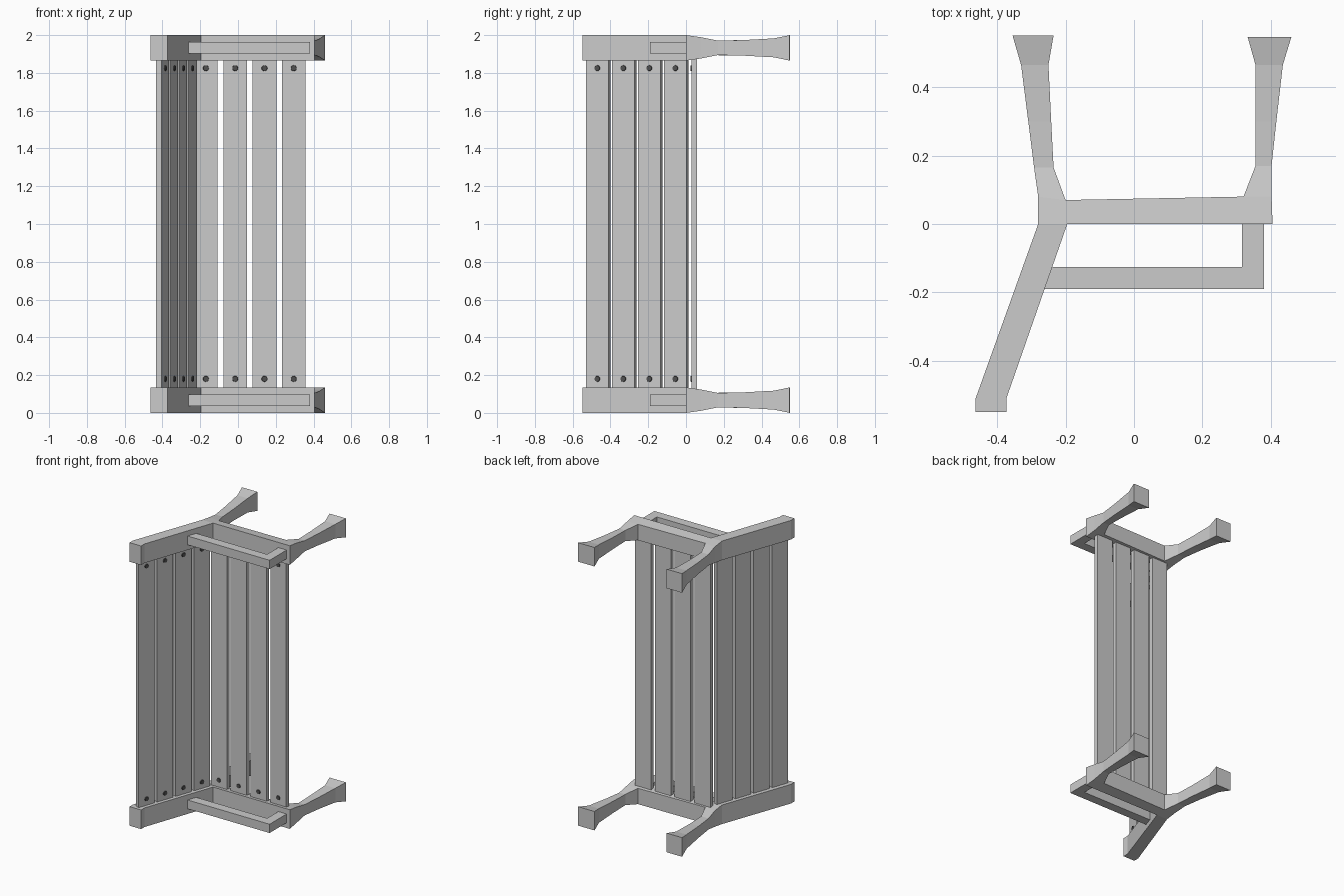
import bpy, bmesh, math
from mathutils import Vector, Matrix

if "Cube" in bpy.data.objects:
    bpy.data.objects.remove(bpy.data.objects["Cube"])

HZ = 0.0675  # half thickness of an end frame


def make_object(name, bm):
    bmesh.ops.recalc_face_normals(bm, faces=bm.faces)
    me = bpy.data.meshes.new(name)
    bm.to_mesh(me)
    bm.free()
    ob = bpy.data.objects.new(name, me)
    bpy.context.collection.objects.link(ob)
    return ob


def plate(name, pts, faces, half, zc):
    """Solid from 2D faces; half(y) gives the half thickness."""
    bm = bmesh.new()
    lo = [bm.verts.new((x, y, zc - half(y))) for x, y in pts]
    hi = [bm.verts.new((x, y, zc + half(y))) for x, y in pts]
    edges = [(f[i], f[(i + 1) % len(f)]) for f in faces for i in range(len(f))]
    for f in faces:
        bm.faces.new([hi[i] for i in f])
        bm.faces.new([lo[i] for i in reversed(f)])
    for a, b in edges:
        if (b, a) not in edges:
            bm.faces.new((lo[a], lo[b], hi[b], hi[a]))
    return make_object(name, bm)


def leg_half(y):
    prof = [(-1, HZ), (0, HZ), (0.08, 0.056), (0.17, 0.038), (0.3, 0.041),
            (0.465, 0.05), (0.55, HZ), (1, HZ)]
    for (y0, h0), (y1, h1) in zip(prof, prof[1:]):
        if y <= y1:
            return h0 + (h1 - h0) * (y - y0) / (y1 - y0)


# Frame outline as left/right pairs: backrest up through rear leg, then front leg
pairs = [(-0.463, -0.549, -0.373, -0.549), (-0.463, -0.51, -0.373, -0.51),
         (-0.28, 0, -0.195, 0), (-0.28, 0.08, -0.20, 0.07),
         (-0.292, 0.165, -0.235, 0.165), (-0.309, 0.3, -0.242, 0.3),
         (-0.33, 0.465, -0.25, 0.465), (-0.355, 0.551, -0.235, 0.551),
         (0.32, 0, 0.405, 0), (0.32, 0.08, 0.402, 0.08),
         (0.355, 0.17, 0.402, 0.17), (0.355, 0.3, 0.416, 0.3),
         (0.355, 0.465, 0.435, 0.465), (0.332, 0.547, 0.46, 0.547)]
frame_pts = [p for a, b, c, d in pairs for p in ((a, b), (c, d))]
frame_faces = [(2*i, 2*i+1, 2*i+3, 2*i+2) for i in range(13) if i != 7]
frame_faces.append((5, 16, 18, 7))  # seat rail

# Armrest: bar from the backrest and a post to the seat rail
arm_pts = [(-0.268, -0.19), (0.38, -0.19), (0.38, 0), (0.315, 0),
           (0.315, -0.125), (-0.245, -0.125)]
arm_faces = [(0, 1, 4, 5), (1, 2, 3, 4)]

for side, zc in (("lower", HZ), ("upper", 2 - HZ)):
    plate("end_frame_" + side, frame_pts, frame_faces, leg_half, zc)
    plate("armrest_" + side, arm_pts, arm_faces, lambda y: 0.031, zc)

bolt_mat = bpy.data.materials.new("dark_bolt")
bolt_mat.diffuse_color = (0.08, 0.08, 0.08, 1)
bolt_mat.use_nodes = True
bolt_mat.node_tree.nodes["Principled BSDF"].inputs["Base Color"].default_value = bolt_mat.diffuse_color


def slat(name, centre, along, normal):
    """Board with its front face centred at `centre`, plus two bolts."""
    z = Vector((0, 0, 1))
    rot = Matrix((along, normal, z)).transposed().to_4x4()
    bm = bmesh.new()
    mid = centre - normal * 0.015 + z
    bmesh.ops.create_cube(bm, size=1, matrix=Matrix.Translation(mid) @ rot
                          @ Matrix.Diagonal((0.125, 0.03, 1.76, 1)))
    make_object(name, bm)
    bm = bmesh.new()
    turn = normal.to_track_quat('Z', 'Y').to_matrix().to_4x4()
    for h in (0.18, 1.825):
        bmesh.ops.create_cone(bm, cap_ends=True, segments=16, radius1=0.017,
                              radius2=0.014, depth=0.01,
                              matrix=Matrix.Translation(centre + z * h) @ turn)
    make_object(name + "_bolts", bm).data.materials.append(bolt_mat)


# Seat and backrest boards
back_dir = Vector((-0.178, -0.51, 0)).normalized()
back_normal = Vector((-back_dir.y, back_dir.x, 0))
for i in range(4):
    slat(f"seat_slat_{i}", Vector((-0.17 + 0.155 * i, 0.028, 0)),
         Vector((1, 0, 0)), Vector((0, -1, 0)))
    c = Vector((-0.195, 0, 0)) + back_dir * (0.069 + 0.1457 * i) - back_normal * 0.025
    slat(f"back_slat_{i}", c, back_dir, back_normal)
